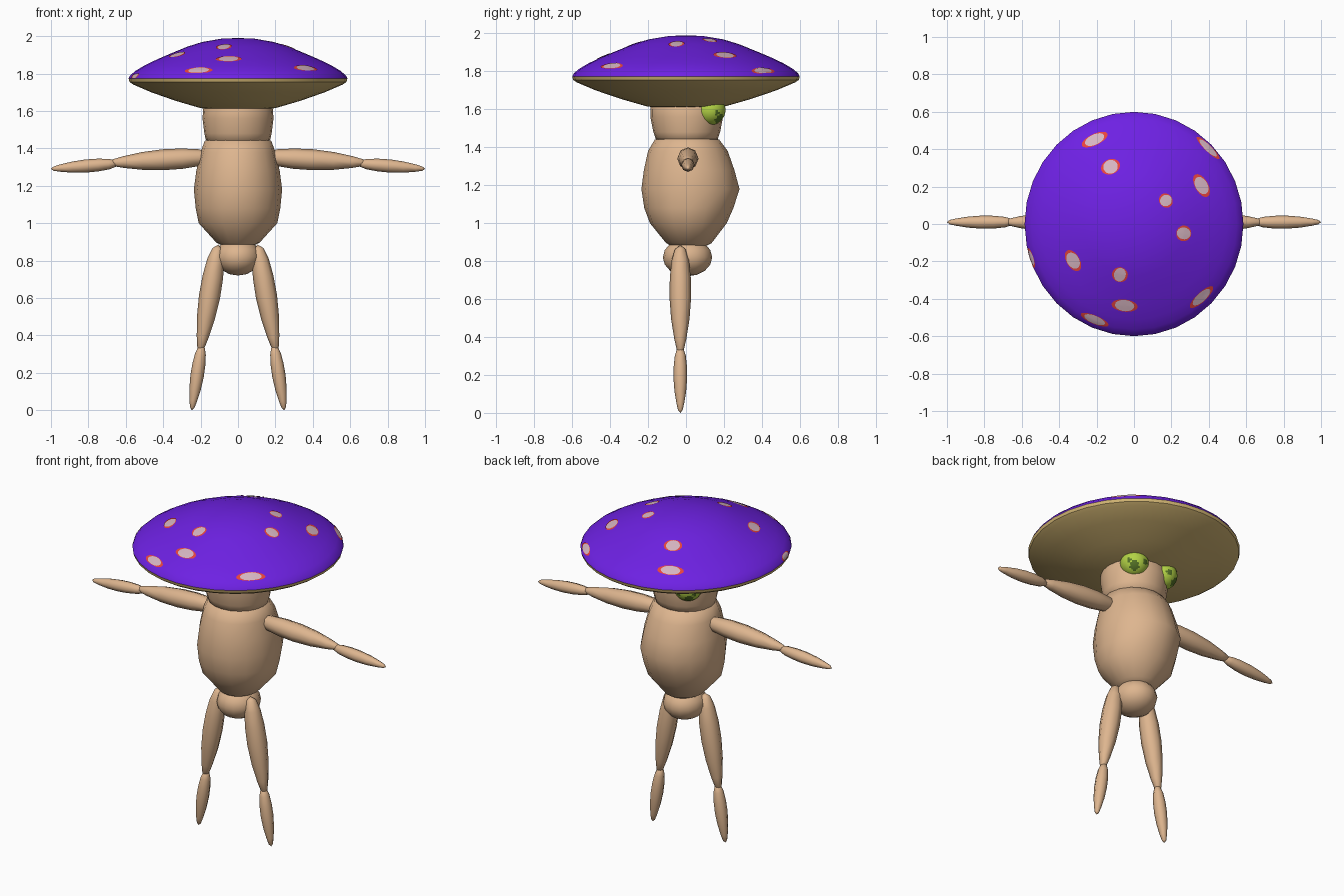
import bpy, bmesh, math
from mathutils import Vector
from mathutils.bvhtree import BVHTree

if "Cube" in bpy.data.objects:
    bpy.data.objects.remove(bpy.data.objects["Cube"])


def material(name, rgb):
    m = bpy.data.materials.new(name)
    m.diffuse_color = (*rgb, 1)
    m.use_nodes = True
    m.node_tree.nodes["Principled BSDF"].inputs["Base Color"].default_value = m.diffuse_color
    return m


SKIN = material("tan skin", (0.73, 0.465, 0.275))
PURPLE = material("purple cap", (0.155, 0.015, 0.77))
BROWN = material("brown underside", (0.64, 0.46, 0.17))
PALE = material("pale spot", (0.68, 0.47, 0.54))
RED = material("red spot rim", (0.85, 0.06, 0.05))
GREEN = material("eye green", (0.45, 0.65, 0.06))
DARK = material("dark green", (0.09, 0.17, 0.02))


def finish(name, bm, mats, angle=60, closed=True):
    if closed:
        bmesh.ops.remove_doubles(bm, verts=bm.verts, dist=1e-5)
        bmesh.ops.recalc_face_normals(bm, faces=bm.faces)
    me = bpy.data.meshes.new(name)
    bm.to_mesh(me)
    bm.free()
    ob = bpy.data.objects.new(name, me)
    bpy.context.collection.objects.link(ob)
    for m in mats:
        me.materials.append(m)
    bpy.ops.object.select_all(action='DESELECT')
    ob.select_set(True)
    bpy.context.view_layer.objects.active = ob
    bpy.ops.object.shade_smooth_by_angle(angle=math.radians(angle))
    return ob


def loft(rings, sides):
    """Stack of ellipses (z, half width x, y min, y max), closed at both ends."""
    bm = bmesh.new()
    loops = []
    for z, rx, y0, y1 in rings:
        cy, ry = (y0 + y1) / 2, (y1 - y0) / 2
        loops.append([bm.verts.new((rx * math.cos(a), cy + ry * math.sin(a), z))
                      for a in (2 * math.pi * i / sides for i in range(sides))])
    for a, b in zip(loops, loops[1:]):
        for i in range(sides):
            j = (i + 1) % sides
            bm.faces.new((a[i], a[j], b[j], b[i]))
    for end in (loops[0], loops[-1]):
        if (end[0].co - end[sides // 2].co).length > 1e-4:
            bm.faces.new(end)
    return bm


LIMB = [(0, 0), (0.04, 0.5), (0.14, 0.8), (0.3, 0.97), (0.48, 1.0),
        (0.68, 0.85), (0.86, 0.56), (0.96, 0.33), (1, 0)]


def limb(name, p0, p1, r):
    """Spindle from p0 to p1."""
    p0, p1 = Vector(p0), Vector(p1)
    d = p1 - p0
    bm = loft([(t * d.length, r * k, -r * k, r * k) for t, k in LIMB], 8)
    q = d.to_track_quat('Z', 'Y')
    for v in bm.verts:
        v.co = q @ v.co + p0
    finish(name, bm, [SKIN])


# Torso, head and pelvis
finish("torso", loft([
    (0.865, 0.05, -0.05, 0.08), (0.895, 0.115, -0.105, 0.135),
    (1.0, 0.21, -0.19, 0.215), (1.08, 0.226, -0.22, 0.25),
    (1.18, 0.236, -0.235, 0.282), (1.28, 0.223, -0.222, 0.255),
    (1.38, 0.20, -0.20, 0.22), (1.44, 0.178, -0.165, 0.175),
    (1.46, 0.12, -0.11, 0.12)], 16), [SKIN])
finish("head", loft([
    (1.40, 0.10, -0.09, 0.10), (1.445, 0.172, -0.16, 0.168),
    (1.48, 0.18, -0.172, 0.18), (1.56, 0.19, -0.188, 0.195),
    (1.61, 0.186, -0.188, 0.192), (1.70, 0.15, -0.15, 0.15)], 20), [SKIN])
finish("pelvis", loft([
    (0.82 + 0.1 * math.sin(a), 0.122 * math.cos(a),
     0.008 - 0.13 * math.cos(a), 0.008 + 0.13 * math.cos(a))
    for a in (math.pi * (i / 8 - 0.5) for i in range(9))], 16), [SKIN])

# Arms, legs and eyes on both sides
for s, side in ((1, "right"), (-1, "left")):
    limb(side + "_upper_arm", (0.13 * s, 0.01, 1.355), (0.69 * s, 0.01, 1.322), 0.056)
    limb(side + "_forearm", (0.64 * s, 0.01, 1.32), (1.0 * s, 0.01, 1.29), 0.035)
    limb(side + "_thigh", (0.105 * s, -0.03, 0.885), (0.203 * s, -0.03, 0.31), 0.057)
    limb(side + "_shin", (0.193 * s, -0.03, 0.35), (0.247 * s, -0.03, 0.0), 0.036)

    bm = bmesh.new()
    bmesh.ops.create_uvsphere(bm, u_segments=36, v_segments=24, radius=0.08)
    patches = [((0.5 * s, 0.6, -0.6), 20), ((0.9 * s, 0.45, -0.2), 11),
               ((-0.2 * s, 0.95, -0.2), 13)]
    for f in bm.faces:
        n = f.calc_center_median()
        f.material_index = int(any(n.angle(Vector(d)) < math.radians(a)
                                   for d, a in patches))
    bmesh.ops.translate(bm, verts=bm.verts, vec=(0.104 * s, 0.128, 1.597))
    finish(side + "_eye", bm, [GREEN, DARK])

# Cap: purple dome, upright brown lip and brown underside
profile = [(0, 1.595), (0.2, 1.615), (0.33, 1.653), (0.465, 1.70), (0.56, 1.741),
           (0.58, 1.755), (0.585, 1.773), (0.578, 1.788), (0.55, 1.813), (0.50, 1.843),
           (0.43, 1.877), (0.35, 1.911), (0.27, 1.944), (0.19, 1.969), (0.09, 1.986),
           (0, 1.99)]
bm = loft([(z, r, -r * 1.025, r * 1.025) for r, z in profile], 32)
for f in bm.faces:
    f.material_index = int(f.calc_center_median().z < 1.773)
bmesh.ops.remove_doubles(bm, verts=bm.verts, dist=1e-5)
bmesh.ops.recalc_face_normals(bm, faces=bm.faces)
tree = BVHTree.FromBMesh(bm)
finish("cap", bm, [PURPLE, BROWN], 30)

# Spots: thin ovals laid on the dome (x, y, length around, width outward)
spots = [(-0.21, 0.45, 0.15, 0.06), (-0.125, 0.305, 0.105, 0.08), (0.17, 0.125, 0.08, 0.07),
         (0.265, -0.05, 0.085, 0.08), (0.36, 0.205, 0.135, 0.07), (0.395, 0.405, 0.17, 0.035),
         (-0.325, -0.195, 0.125, 0.07), (-0.075, -0.27, 0.085, 0.08),
         (-0.05, -0.435, 0.14, 0.065), (0.36, -0.39, 0.165, 0.05),
         (-0.21, -0.51, 0.16, 0.045), (-0.547, -0.18, 0.11, 0.022)]
bm = bmesh.new()
N = 18
for x, y, length, width in spots:
    out = Vector((x, y, 0)).normalized()
    around = Vector((-out.y, out.x, 0))

    def on_cap(u, v):
        p = Vector((x, y, 3)) + around * u + out * v
        hit, normal, _, _ = tree.ray_cast(p, Vector((0, 0, -1)))
        return bm.verts.new(hit + normal * 0.003 if hit else (p.x, p.y, 1.775))

    mid = on_cap(0, 0)
    loops = [[on_cap(length / 2 * ku * math.cos(a), width / 2 * kv * math.sin(a))
              for a in (2 * math.pi * i / N for i in range(N))]
             for ku, kv in ((0.4, 0.45), (0.74, 0.92), (1, 1))]
    for i in range(N):
        j = (i + 1) % N
        bm.faces.new((mid, loops[0][i], loops[0][j]))
        for k in (0, 1):
            f = bm.faces.new((loops[k][i], loops[k + 1][i], loops[k + 1][j], loops[k][j]))
            f.material_index = k
finish("cap_spots", bm, [PALE, RED], closed=False)
